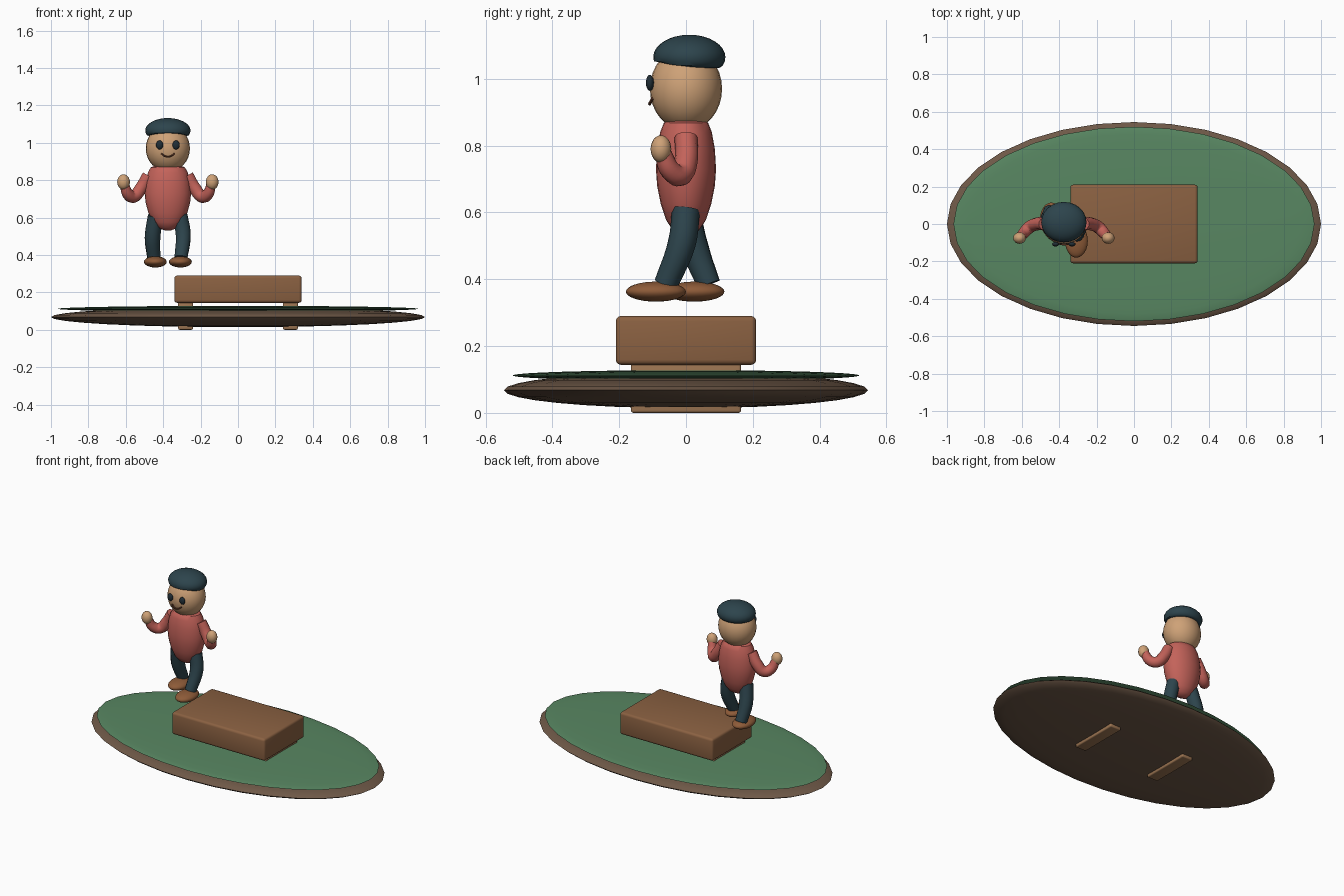
import bpy, bmesh, math
from mathutils import Vector

if "Cube" in bpy.data.objects:
    bpy.data.objects.remove(bpy.data.objects["Cube"])

CX = -0.375  # figure's centre line


def material(name, rgb):
    m = bpy.data.materials.new(name)
    m.diffuse_color = (*rgb, 1)
    m.use_nodes = True
    m.node_tree.nodes["Principled BSDF"].inputs["Base Color"].default_value = m.diffuse_color
    return m


GREEN = material("grass green", (0.098, 0.242, 0.122))
EARTH = material("earth brown", (0.156, 0.098, 0.063))
WOOD = material("wood brown", (0.258, 0.120, 0.054))
TAN = material("light wood", (0.34, 0.18, 0.085))
SHIRT = material("shirt red", (0.55, 0.124, 0.102))
TEAL = material("dark teal", (0.026, 0.058, 0.073))
SKIN = material("skin", (0.62, 0.36, 0.185))
SHOE = material("shoe brown", (0.27, 0.105, 0.040))
EYE = material("eye dark", (0.015, 0.027, 0.036))
MOUTH = material("mouth brown", (0.13, 0.045, 0.022))


def finish(ob, name, mat, angle=40):
    ob.name = name
    ob.data.materials.clear()
    ob.data.materials.append(mat)
    bpy.ops.object.select_all(action='DESELECT')
    ob.select_set(True)
    bpy.context.view_layer.objects.active = ob
    bpy.ops.object.shade_smooth_by_angle(angle=math.radians(angle))
    return ob


def ellipsoid(name, loc, radii, mat, seg=24, rings=16, floor=None):
    """Scaled sphere; floor(x, y) optionally flattens the underside."""
    bm = bmesh.new()
    bmesh.ops.create_uvsphere(bm, u_segments=seg, v_segments=rings, radius=1)
    for v in bm.verts:
        v.co = Vector(a * r + c for a, r, c in zip(v.co, radii, loc))
        if floor:
            v.co.z = max(v.co.z, floor(v.co.x, v.co.y))
    me = bpy.data.meshes.new(name)
    bm.to_mesh(me)
    bm.free()
    ob = bpy.data.objects.new(name, me)
    bpy.context.collection.objects.link(ob)
    return finish(ob, name, mat)


def box(name, loc, size, bevel, mat):
    bpy.ops.mesh.primitive_cube_add(size=1, location=loc)
    ob = bpy.context.object
    ob.scale = size
    bpy.ops.object.transform_apply(location=False, rotation=False, scale=True)
    mod = ob.modifiers.new("bevel", 'BEVEL')
    mod.width, mod.segments = bevel, 3
    bpy.ops.object.modifier_apply(modifier="bevel")
    return finish(ob, name, mat)


def tube(name, points, mat, res=3):
    """Round limb through (x, y, z, radius) points."""
    cu = bpy.data.curves.new(name, 'CURVE')
    cu.dimensions = '3D'
    cu.bevel_depth, cu.bevel_resolution, cu.resolution_u = 1, res, 5
    cu.use_fill_caps = True
    sp = cu.splines.new('BEZIER')
    sp.bezier_points.add(len(points) - 1)
    for bp, (x, y, z, r) in zip(sp.bezier_points, points):
        bp.co, bp.radius = (CX + x, y, z), r
        bp.handle_left_type = bp.handle_right_type = 'AUTO'
    ob = bpy.data.objects.new(name, cu)
    bpy.context.collection.objects.link(ob)
    bpy.ops.object.select_all(action='DESELECT')
    ob.select_set(True)
    bpy.context.view_layer.objects.active = ob
    bpy.ops.object.convert(target='MESH')
    return finish(bpy.context.object, name, mat)


def lathe(name, profile, rx, ry, mat, seg=24):
    """Elliptical turned body from (relative radius, z) points."""
    bm = bmesh.new()
    rows = []
    for r, z in profile:
        rows.append([bm.verts.new((CX + rx * r * math.cos(2 * math.pi * i / seg),
                                   ry * r * math.sin(2 * math.pi * i / seg), z))
                     for i in range(seg)])
    for a, b in zip(rows, rows[1:]):
        for i in range(seg):
            j = (i + 1) % seg
            bm.faces.new((a[i], a[j], b[j], b[i]))
    bm.faces.new(rows[0][::-1])
    bm.faces.new(rows[-1])
    me = bpy.data.meshes.new(name)
    bm.to_mesh(me)
    bm.free()
    ob = bpy.data.objects.new(name, me)
    bpy.context.collection.objects.link(ob)
    return finish(ob, name, mat)


# ground island: earth disc with a grass layer on top
ellipsoid("earth_base", (0, 0, 0.068), (1, 0.545, 0.054), EARTH, 32, 16)
ellipsoid("grass_top", (0, 0, 0.112), (0.965, 0.52, 0.016), GREEN, 32, 16)

# wooden bench block on two runners
box("bench_block", (0, 0, 0.217), (0.68, 0.42, 0.146), 0.015, WOOD)
for s, side in ((-1, "left"), (1, "right")):
    box(f"bench_runner_{side}", (s * 0.28, 0, 0.08), (0.08, 0.33, 0.16), 0.008, TAN)

# torso
lathe("torso", [(0.15, 0.532), (0.42, 0.545), (0.65, 0.575), (0.84, 0.625), (0.96, 0.68),
                (1, 0.73), (0.96, 0.79), (0.86, 0.84), (0.74, 0.868), (0.5, 0.88)],
      0.124, 0.09, SHIRT)

# head, cap and face
ellipsoid("head", (CX, 0, 0.97), (0.118, 0.108, 0.125), SKIN)
ellipsoid("cap", (CX, 0.01, 1.065), (0.121, 0.108, 0.067), TEAL,
          floor=lambda x, y: 1.035 - 0.1 * y + 0.008 * (1 - ((x - CX) / 0.12) ** 2))
tube("mouth", [(-0.035, -0.1, 0.942, 0.005), (-0.018, -0.107, 0.929, 0.005),
               (0, -0.109, 0.925, 0.005), (0.018, -0.107, 0.929, 0.005),
               (0.035, -0.1, 0.942, 0.005)], MOUTH, 1)

for s, side in ((-1, "right"), (1, "left")):
    ellipsoid(f"eye_{side}", (CX + s * 0.044, -0.108, 0.988), (0.019, 0.012, 0.024), EYE, 16, 10)
    # arms bent up at the elbow
    tube(f"arm_{side}", [(s * 0.105, 0, 0.825, 0.034), (s * 0.145, 0, 0.755, 0.035),
                         (s * 0.185, -0.018, 0.712, 0.034), (s * 0.215, -0.048, 0.728, 0.031),
                         (s * 0.232, -0.068, 0.775, 0.026)], SHIRT)
    ellipsoid(f"hand_{side}", (CX + s * 0.237, -0.075, 0.79), (0.034, 0.031, 0.041), SKIN, 16, 12)

# striding legs: left one forward, right one back
tube("leg_left", [(0.065, 0, 0.61, 0.042), (0.082, -0.012, 0.51, 0.042),
                  (0.07, -0.06, 0.385, 0.036)], TEAL)
tube("leg_right", [(-0.065, 0, 0.61, 0.042), (-0.082, 0.028, 0.49, 0.042),
                   (-0.075, 0.068, 0.385, 0.036)], TEAL)
ellipsoid("shoe_left", (CX + 0.067, -0.09, 0.363), (0.061, 0.09, 0.03), SHOE)
ellipsoid("shoe_right", (CX - 0.067, 0.025, 0.363), (0.061, 0.09, 0.03), SHOE)
